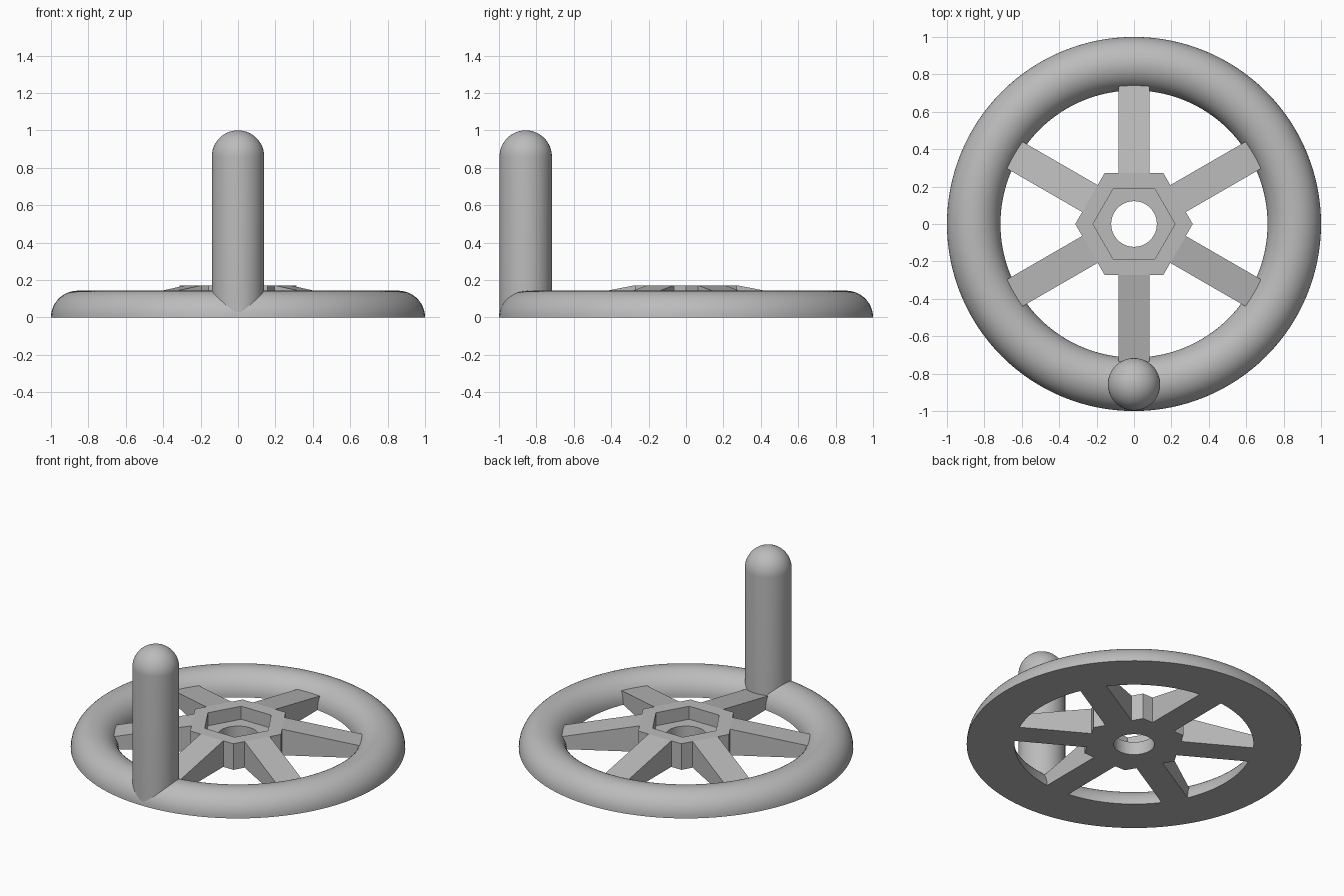
import bpy, bmesh
from math import pi, sin, cos, radians

cube = bpy.data.objects.get("Cube")
if cube:
    bpy.data.objects.remove(cube, do_unlink=True)

metal = bpy.data.materials.new("plain grey")
metal.use_nodes = True
GREY = (0.5, 0.5, 0.5, 1)
metal.diffuse_color = GREY
metal.node_tree.nodes["Principled BSDF"].inputs["Base Color"].default_value = GREY


def finish(name, bm, smooth=True):
    bmesh.ops.remove_doubles(bm, verts=bm.verts, dist=1e-5)
    bmesh.ops.recalc_face_normals(bm, faces=bm.faces)
    mesh = bpy.data.meshes.new(name)
    bm.to_mesh(mesh)
    bm.free()
    mesh.materials.append(metal)
    obj = bpy.data.objects.new(name, mesh)
    bpy.context.collection.objects.link(obj)
    if smooth:
        bpy.ops.object.select_all(action="DESELECT")
        obj.select_set(True)
        bpy.context.view_layer.objects.active = obj
        bpy.ops.object.shade_smooth_by_angle(angle=radians(30))
    return obj


def circle(radius):
    return lambda a: radius


def hexagon(apothem):
    # Polar radius of a hexagon with corners on the x axis
    return lambda a: apothem / cos((a % (pi / 3)) - pi / 6)


def lathe(name, profile, steps):
    # Closed profile of (radius function, height) swept around z
    bm = bmesh.new()
    angles = [2 * pi * i / steps for i in range(steps)]
    loops = [[bm.verts.new((r(a) * cos(a), r(a) * sin(a), z)) for a in angles]
             for r, z in profile]
    for k, low in enumerate(loops):
        high = loops[(k + 1) % len(loops)]
        for i in range(steps):
            j = (i + 1) % steps
            bm.faces.new((low[i], low[j], high[j], high[i]))
    return finish(name, bm)


TUBE = 0.143
MIDDLE = 1 - TUBE

# Half-round rim with a flat underside
arc = [pi * i / 24 for i in range(25)]
lathe("rim", [(circle(MIDDLE + TUBE * cos(t)), TUBE * sin(t)) for t in arc], 128)

# Hexagonal hub with a hexagonal socket and a round through hole
HUB_TOP, FLOOR = 0.172, 0.086
lathe("hub", [(hexagon(0.272), 0), (hexagon(0.272), HUB_TOP),
              (hexagon(0.19), HUB_TOP), (hexagon(0.19), FLOOR),
              (circle(0.122), FLOOR), (circle(0.122), 0)], 72)

# Upright handle with a domed end
R = 0.14
dome = [pi / 2 * i / 16 for i in range(17)]
handle = lathe("handle", [(circle(0), 0.02), (circle(R), 0.02)] +
               [(circle(R * cos(t)), 1 - R + R * sin(t)) for t in dome], 64)
handle.location.y = -MIDDLE

# Six spokes sloping down from the hub into the rim
side = [(0.265, 0), (0.8, 0), (0.8, 0.07), (0.272, HUB_TOP), (0.265, HUB_TOP)]
for n in range(6):
    bm = bmesh.new()
    face = bm.faces.new([bm.verts.new((x, -0.083, z)) for x, z in side])
    grown = bmesh.ops.extrude_face_region(bm, geom=[face], use_keep_orig=True)
    moved = [v for v in grown["geom"] if isinstance(v, bmesh.types.BMVert)]
    bmesh.ops.translate(bm, verts=moved, vec=(0, 0.166, 0))
    spoke = finish(f"spoke_{n + 1}", bm, smooth=False)
    spoke.rotation_euler.z = radians(30 + 60 * n)
